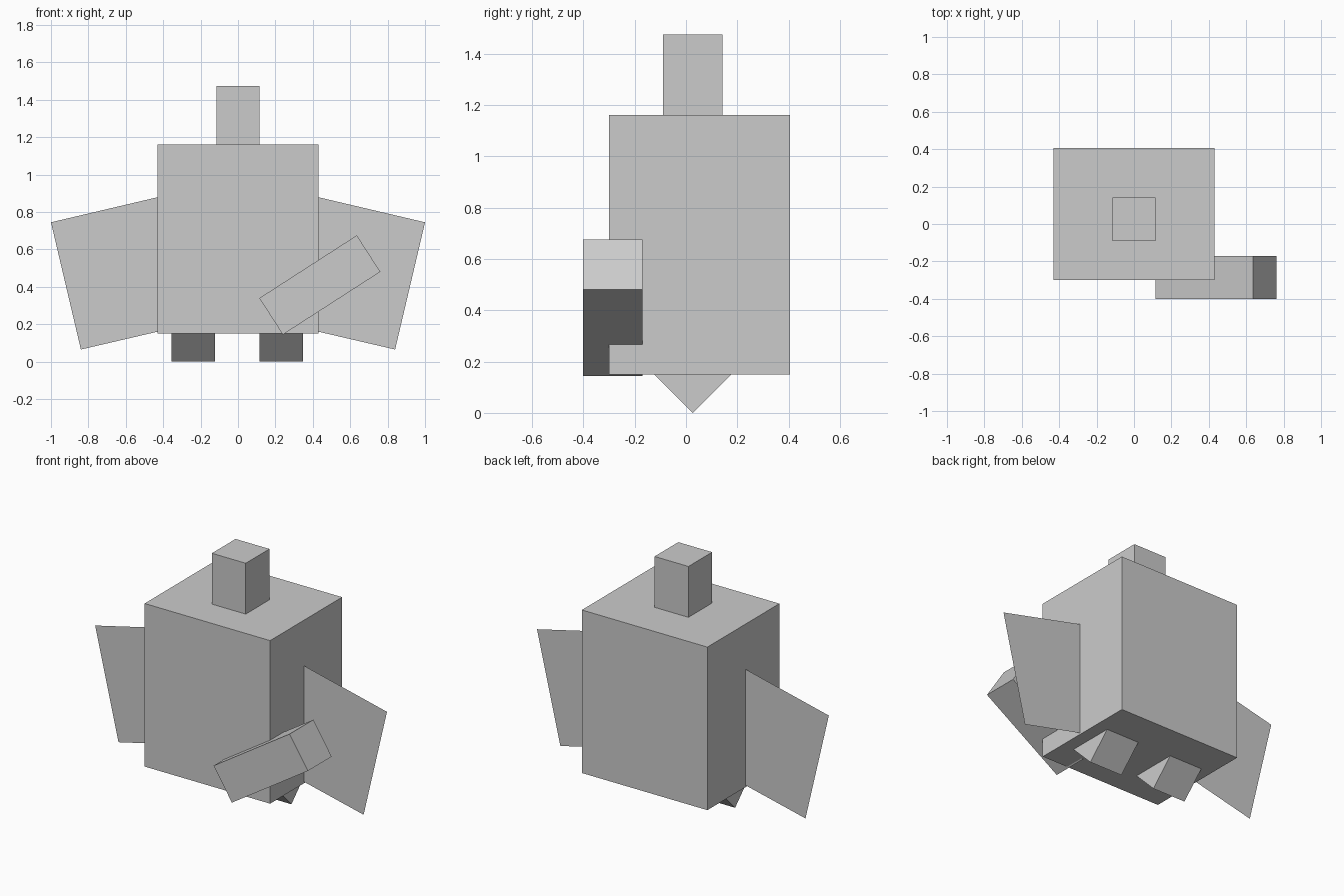
import bpy
from math import radians

if "Cube" in bpy.data.objects:
    bpy.data.objects.remove(bpy.data.objects["Cube"])


def box(name, center, size, rot=(0, 0, 0)):
    bpy.ops.mesh.primitive_cube_add(size=1, location=center,
                                    rotation=[radians(a) for a in rot])
    ob = bpy.context.object
    ob.name = name
    ob.scale = size
    return ob


# Body and head
box("body", (0, 0.0525, 0.655), (0.86, 0.705, 1.01))
box("head", (0, 0.026, 1.3125), (0.232, 0.232, 0.325))

# Feet: cubes standing on one edge, sunk into the body
for name, x in (("left_foot", -0.239), ("right_foot", 0.232)):
    box(name, (x, 0.026, 0.164), (0.232, 0.232, 0.232), (45, 0, 0))

# Tilted block held in front
box("front_block", (0.4375, -0.286, 0.41), (0.62, 0.232, 0.232), (0, -32.8, 0))

# Wings: flat square panels, mirrored
for name, s in (("left_wing", -1), ("right_wing", 1)):
    mesh = bpy.data.meshes.new(name)
    profile = [(1.0, 0.745), (0.84, 0.065), (0.16, 0.223), (0.32, 0.905)]
    mesh.from_pydata([(s * x, 0.03, z) for x, z in profile], [], [(0, 1, 2, 3)])
    if s > 0:
        mesh.flip_normals()
    bpy.context.collection.objects.link(bpy.data.objects.new(name, mesh))
